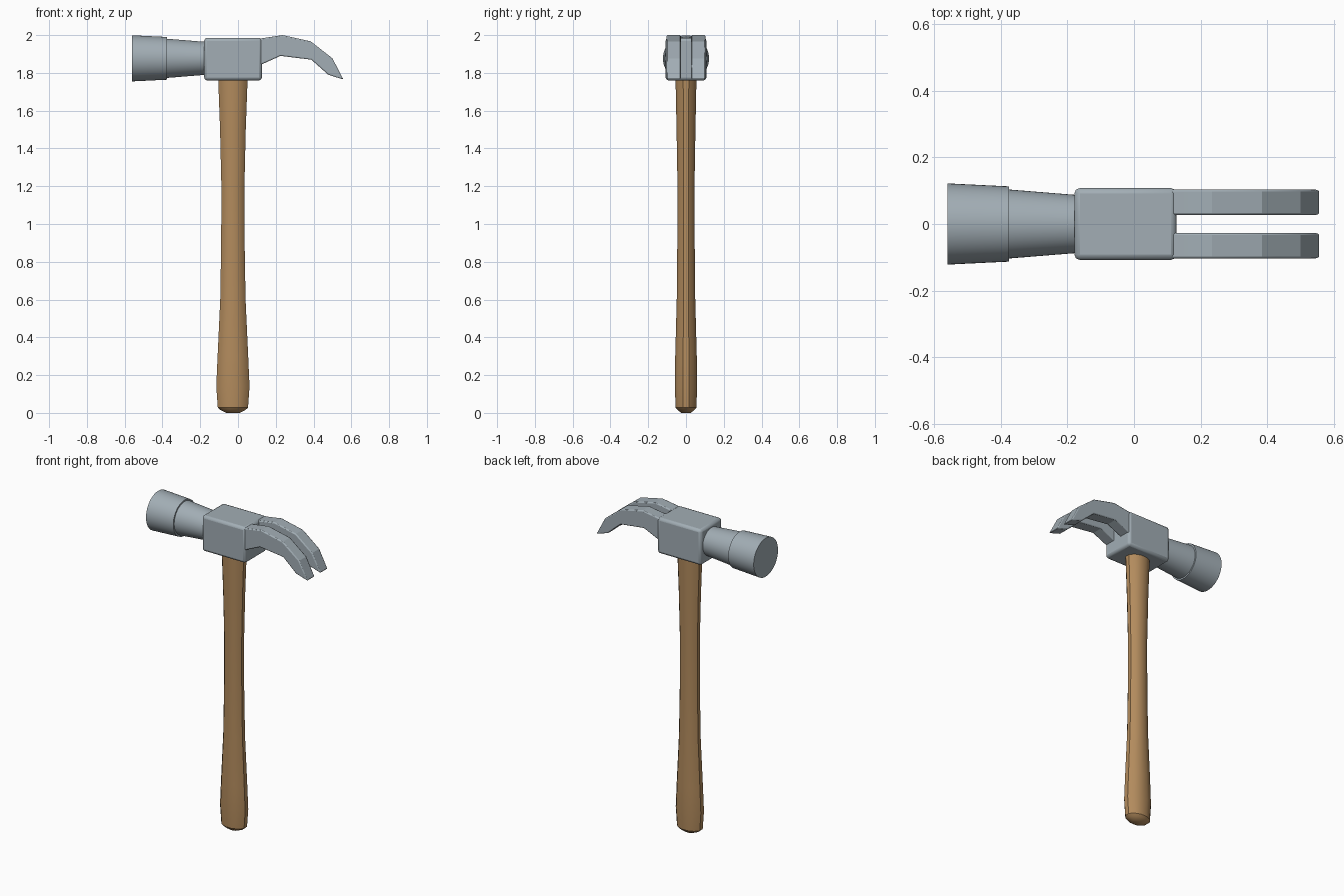
import bpy, bmesh, math
from mathutils import Vector

cube = bpy.data.objects.get("Cube")
if cube:
    bpy.data.objects.remove(cube, do_unlink=True)


def material(name, rgb):
    m = bpy.data.materials.new(name)
    m.use_nodes = True
    m.diffuse_color = (*rgb, 1)
    m.node_tree.nodes["Principled BSDF"].inputs["Base Color"].default_value = (*rgb, 1)
    return m


steel = material("steel grey", (0.36, 0.42, 0.46))
wood = material("tan wood", (0.45, 0.26, 0.11))


def finish(bm, name, mat, bevel=0, smooth=30):
    bmesh.ops.recalc_face_normals(bm, faces=bm.faces)
    mesh = bpy.data.meshes.new(name)
    bm.to_mesh(mesh)
    bm.free()
    mesh.materials.append(mat)
    ob = bpy.data.objects.new(name, mesh)
    bpy.context.collection.objects.link(ob)
    if bevel:
        mod = ob.modifiers.new("soft edges", "BEVEL")
        mod.width = bevel
        mod.segments = 2
        mod.limit_method = "ANGLE"
        mod.angle_limit = math.radians(50)
    bpy.ops.object.select_all(action="DESELECT")
    ob.select_set(True)
    bpy.context.view_layer.objects.active = ob
    bpy.ops.object.shade_smooth_by_angle(angle=math.radians(smooth))
    return ob


def loft(name, rings, mat, smooth):
    """Skin a list of point rings and cap both ends."""
    bm = bmesh.new()
    loops = [[bm.verts.new(p) for p in ring] for ring in rings]
    n = len(loops[0])
    for a, b in zip(loops, loops[1:]):
        for i in range(n):
            j = (i + 1) % n
            bm.faces.new((a[i], a[j], b[j], b[i]))
    bm.faces.new(loops[0])
    bm.faces.new(loops[-1])
    return finish(bm, name, mat, smooth=smooth)


# Handle: flattened, rounded section that swells at both ends
def handle_ring(z, rx, ry, sides=12):
    angles = [math.tau * (i + 0.5) / sides for i in range(sides)]
    k = 1 / math.cos(math.pi / sides)
    return [Vector((-0.027 + rx * k * math.cos(a), ry * k * math.sin(a), z)) for a in angles]


handle_profile = [
    (0.0, 0.035, 0.025), (0.015, 0.066, 0.045), (0.028, 0.08, 0.055),
    (0.14, 0.088, 0.059), (0.3, 0.081, 0.057), (0.6, 0.067, 0.049),
    (0.9, 0.062, 0.046), (1.2, 0.061, 0.045), (1.5, 0.068, 0.05), (1.8, 0.079, 0.056),
]
loft("handle", [handle_ring(*p) for p in handle_profile], wood, 35)


# Striking face and neck: tapered round sections along x
def round_part(name, profile, sides=48):
    rings = [[Vector((x, r * math.cos(math.tau * i / sides),
                      1.877 + r * math.sin(math.tau * i / sides)))
              for i in range(sides)] for x, r in profile]
    loft(name, rings, steel, 30)


round_part("striking_face", [(-0.56, 0.122), (-0.375, 0.113)])
round_part("neck", [(-0.38, 0.104), (-0.17, 0.087)])

# Head block
bm = bmesh.new()
bmesh.ops.create_cube(bm, size=1)
for v in bm.verts:
    v.co = Vector((v.co.x * 0.306 - 0.026, v.co.y * 0.216, v.co.z * 0.226 + 1.873))
finish(bm, "head_block", steel, bevel=0.016)

# Claw: one bent prong outline, extruded on each side
outline = [(0.09, 1.982), (0.125, 1.983), (0.235, 2.0), (0.385, 1.967), (0.5, 1.877),
           (0.558, 1.765), (0.478, 1.79), (0.388, 1.87), (0.225, 1.89),
           (0.125, 1.845), (0.09, 1.83)]
for name, side in (("left_claw", -1), ("right_claw", 1)):
    bm = bmesh.new()
    face = bm.faces.new([bm.verts.new((x, side * 0.027, z)) for x, z in outline])
    moved = bmesh.ops.extrude_face_region(bm, geom=[face])["geom"]
    bmesh.ops.translate(bm, vec=(0, side * 0.076, 0),
                        verts=[v for v in moved if isinstance(v, bmesh.types.BMVert)])
    finish(bm, name, steel, bevel=0.006, smooth=15)
